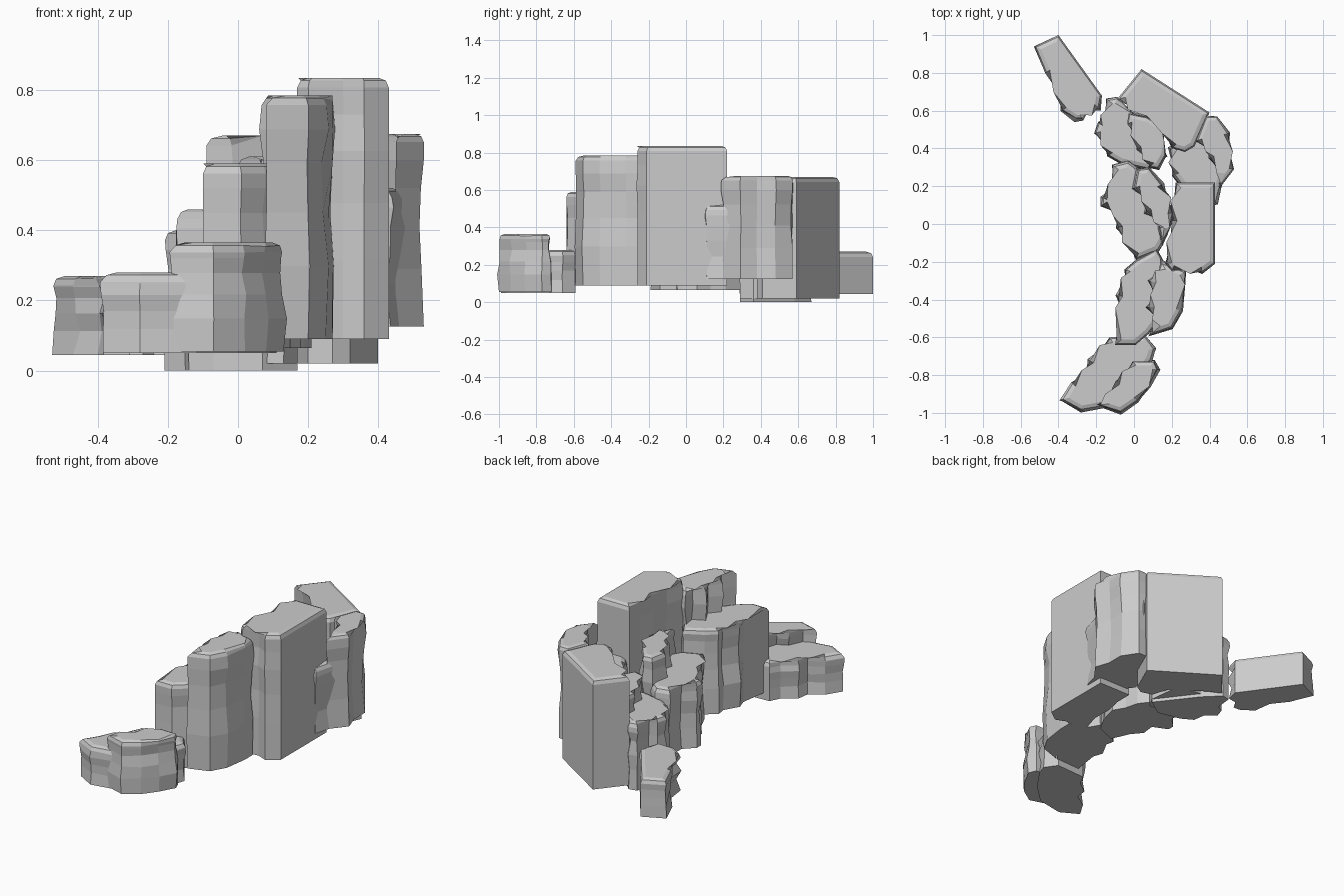
import bpy, bmesh, math, random
from mathutils import Vector

random.seed(7)
LEVELS = [0, 0.3, 0.52, 0.72, 0.86, 1]


def column(name, z0, z1, pts, wave=0.014, round_top=0.028):
    """Rock column: outline extruded in weathered bands, with a rounded top rim."""
    pts = [Vector((x, y)) for x, y in pts]
    if sum(a.cross(b) for a, b in zip(pts, pts[1:] + pts[:1])) < 0:
        pts.reverse()
    n = len(pts)
    bm = bmesh.new()
    shift = [random.uniform(-0.6, 0.6) for _ in LEVELS]
    rings = []
    for k, t in enumerate(LEVELS):
        ring = []
        for i, p in enumerate(pts):
            a, b = pts[i - 1], pts[(i + 1) % n]
            off = Vector((0, 0))
            # only the jagged corners are weathered; long faces stay flat
            if 0 < k < len(LEVELS) - 1 and max((p - a).length, (p - b).length) < 0.19:
                d = (b - a).normalized()
                off = Vector((d.y, -d.x)) * wave * (shift[k] + random.uniform(-0.7, 0.4))
            ring.append(bm.verts.new((p.x + off.x, p.y + off.y, z0 + (z1 - z0) * t)))
        rings.append(ring)
    for lo, hi in zip(rings, rings[1:]):
        for i in range(n):
            j = (i + 1) % n
            bm.faces.new((lo[i], lo[j], hi[j], hi[i]))
    bm.faces.new(rings[0][::-1])
    top = bm.faces.new(rings[-1])
    bmesh.ops.bevel(bm, geom=list(top.edges), offset=round_top, segments=2,
                    profile=0.5, affect='EDGES', clamp_overlap=True)
    bmesh.ops.recalc_face_normals(bm, faces=bm.faces)
    me = bpy.data.meshes.new(name)
    bm.to_mesh(me)
    bm.free()
    ob = bpy.data.objects.new(name, me)
    bpy.context.collection.objects.link(ob)
    return ob


# Detached low rock at the back left
column("back_left_rock", 0.045, 0.27, [
    (-.53, .94), (-.40, 1.0), (-.17, .68), (-.185, .61), (-.24, .60), (-.27, .55),
    (-.31, .55), (-.385, .60), (-.40, .71), (-.47, .80)], 0.022)

# Back cluster
column("back_low_rock", 0.0, 0.40, [
    (-.14, .66), (-.09, .67), (.0, .58), (.10, .45), (.17, .36), (.07, .29), (-.07, .32),
    (-.14, .36), (-.15, .43), (-.21, .48), (-.19, .54), (-.15, .56)])
column("back_middle_rock", 0.02, 0.51, [
    (-.03, .59), (-.04, .53), (.01, .48), (.01, .39), (.07, .36), (.08, .30), (.13, .29),
    (.17, .36), (.16, .44), (.15, .52), (.07, .57)])
column("back_tall_rock", 0.02, 0.67, [
    (.04, .82), (.40, .59), (.32, .41), (.27, .38), (.20, .40), (.17, .50), (.07, .57),
    (-.02, .63), (-.09, .66)])

# Right side of the cluster
column("right_inner_rock", 0.125, 0.52, [
    (.40, .56), (.46, .38), (.47, .24), (.435, .11), (.36, .10), (.27, .18), (.21, .26),
    (.21, .33), (.19, .40), (.28, .45)])
column("right_outer_rock", 0.125, 0.675, [
    (.38, .57), (.44, .57), (.50, .48), (.50, .38), (.53, .29), (.45, .19), (.46, .28),
    (.40, .35), (.40, .40), (.33, .44)])
column("tallest_rock", 0.09, 0.835, [
    (.22, .22), (.43, .22), (.43, -.21), (.36, -.26), (.30, -.235), (.20, -.25),
    (.17, -.21), (.20, -.10), (.20, .02), (.22, .12)])

# Centre pair
column("centre_low_rock", 0.065, 0.46, [
    (-.11, .31), (-.03, .33), (.03, .28), (.12, .12), (.18, -.05), (.13, -.14), (.01, -.19),
    (-.04, -.08), (-.09, -.02), (-.08, .06), (-.17, .10), (-.17, .14), (-.11, .20)])
column("centre_high_rock", 0.065, 0.61, [
    (.02, .29), (.08, .30), (.15, .21), (.17, .13), (.21, .06), (.19, -.02), (.15, -.11),
    (.13, -.02), (.13, .03), (.06, .06), (.07, .13), (.0, .19)])

# Front middle pair
column("front_middle_low_rock", 0.09, 0.59, [
    (.12, -.13), (.01, -.19), (-.05, -.24), (-.04, -.29), (-.09, -.38), (-.07, -.44),
    (-.10, -.64), (.01, -.64), (.08, -.58), (.18, -.45), (.17, -.22)])
column("front_middle_tall_rock", 0.09, 0.785, [
    (.14, -.20), (.27, -.25), (.27, -.32), (.25, -.46), (.20, -.55), (.08, -.59),
    (.13, -.50), (.07, -.44), (.12, -.38), (.08, -.30), (.14, -.26)])

# Low front pair
column("front_low_rock", 0.05, 0.28, [
    (-.13, -.60), (-.16, -.66), (-.24, -.72), (-.25, -.79), (-.33, -.84), (-.385, -.93),
    (-.28, -.99), (-.12, -.96), (.0, -.85), (.09, -.72), (.11, -.66), (.06, -.59)])
column("front_step_rock", 0.055, 0.365, [
    (.11, -.72), (.13, -.77), (.08, -.86), (.02, -.94), (-.07, -1.0), (-.20, -.96),
    (-.13, -.92), (-.10, -.83), (-.04, -.80), (-.01, -.72)])
